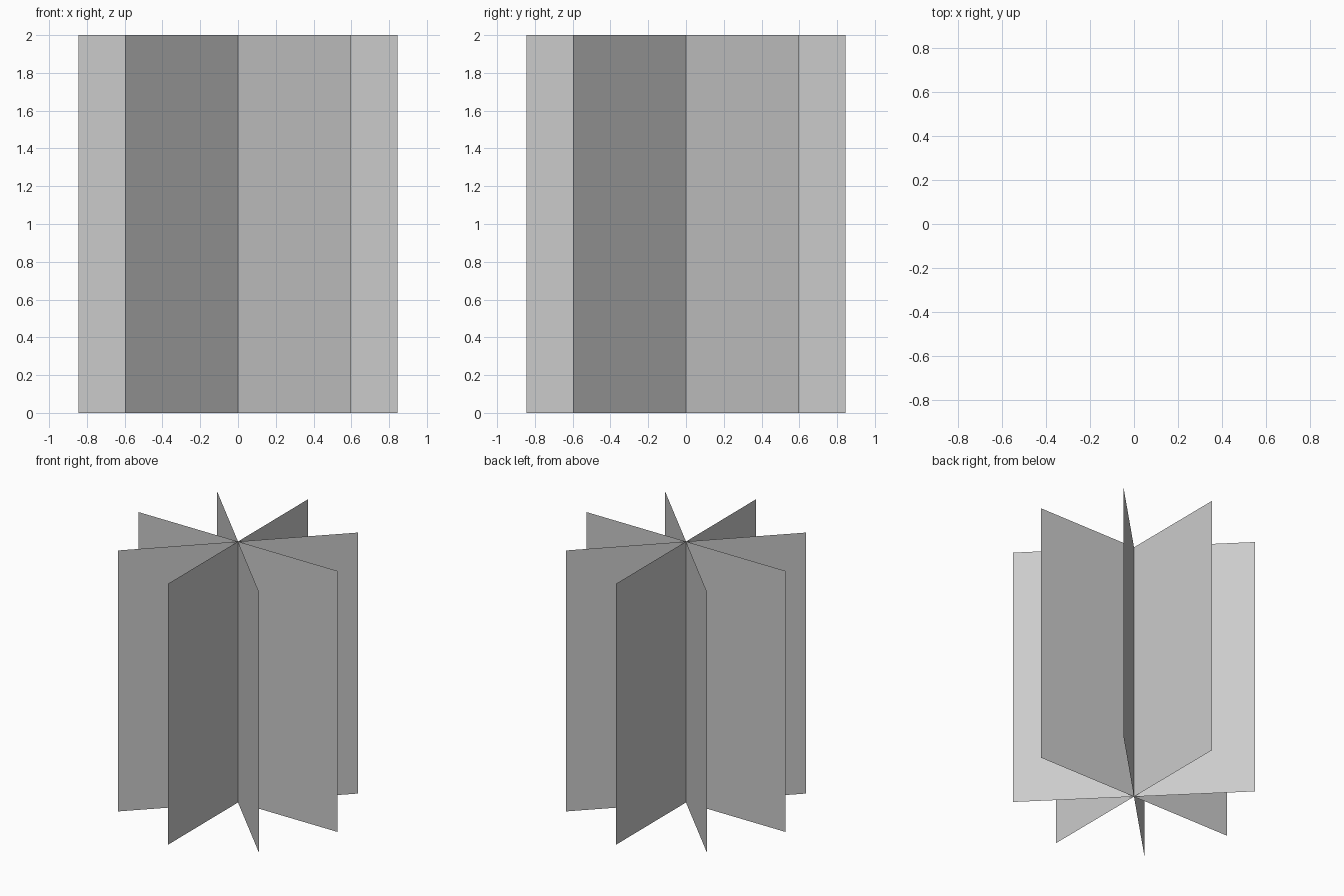
import bpy
from math import cos, sin, pi

if "Cube" in bpy.data.objects:
    bpy.data.objects.remove(bpy.data.objects["Cube"])

HALF_WIDTH = 0.845
HEIGHT = 2.0
CARDS = 4


# One upright flat card through the z axis, turned by the given angle
def add_card(name, angle):
    x, y = HALF_WIDTH * cos(angle), HALF_WIDTH * sin(angle)
    verts = [(-x, -y, 0), (x, y, 0), (x, y, HEIGHT), (-x, -y, HEIGHT)]
    mesh = bpy.data.meshes.new(name)
    mesh.from_pydata(verts, [], [(0, 1, 2, 3)])
    obj = bpy.data.objects.new(name, mesh)
    bpy.context.collection.objects.link(obj)


# Star of crossed foliage-style cards
for i in range(CARDS):
    add_card(f"crossed_card_{i + 1}", i * pi / CARDS)
